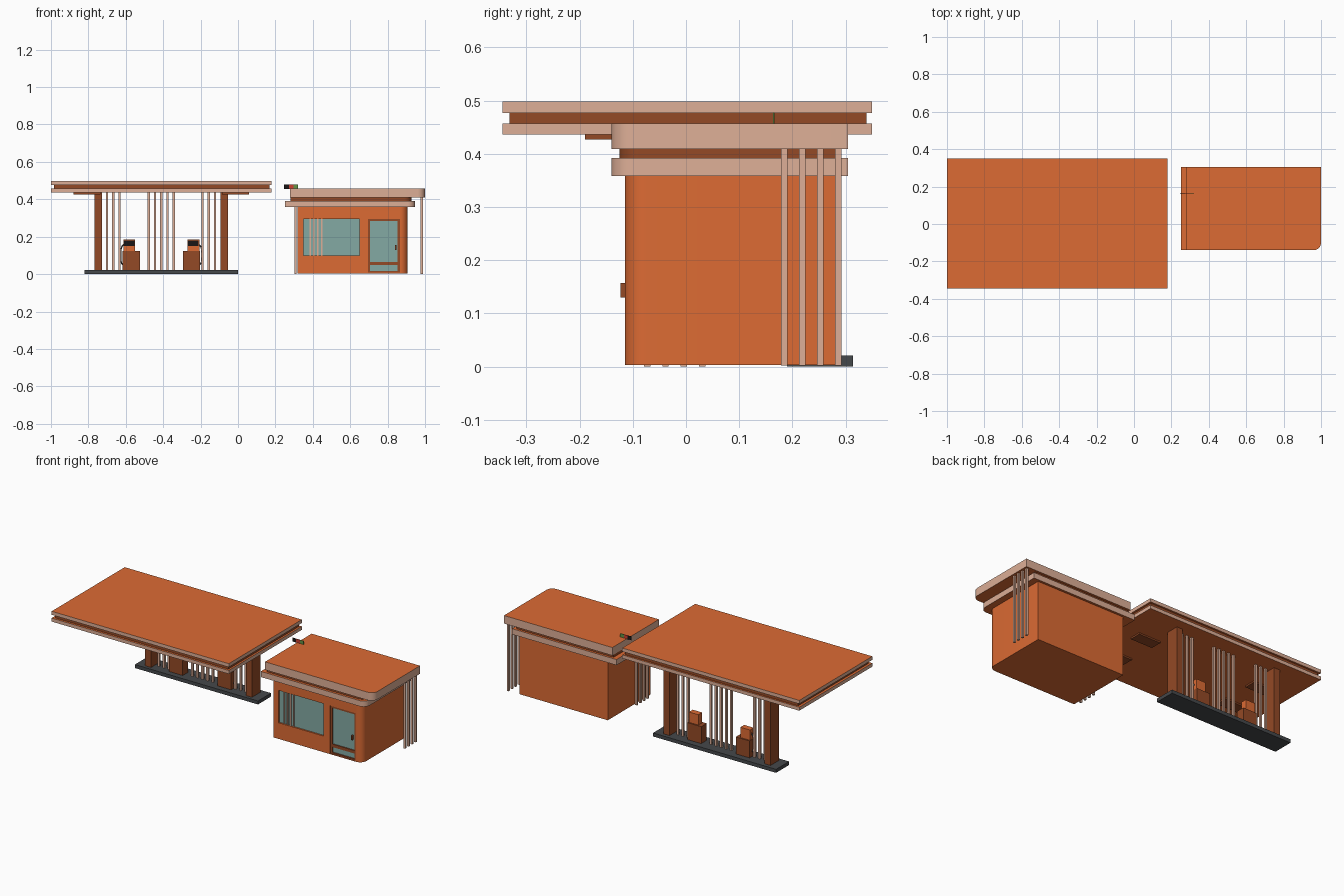
import bpy, bmesh

if "Cube" in bpy.data.objects:
    bpy.data.objects.remove(bpy.data.objects["Cube"], do_unlink=True)


def material(name, r, g, b):
    m = bpy.data.materials.new(name)
    m.use_nodes = True
    m.diffuse_color = (r, g, b, 1)
    m.node_tree.nodes["Principled BSDF"].inputs["Base Color"].default_value = (r, g, b, 1)
    return m


ORANGE = material("orange paint", .72, .147, .034)
BEIGE = material("beige trim", .73, .43, .31)
BROWN = material("brown trim", .296, .067, .019)
GLASS = material("teal glass", .23, .40, .37)
DARK = material("dark concrete", .06, .065, .07)
BLACK = material("black screen", .01, .008, .008)
RED = material("red panel", .6, .05, .03)
GREEN = material("green panel", .13, .3, .06)


def box(name, xs, ys, zs, mat, cap=None, corner=0):
    """Box from three ranges; cap colours top and bottom, corner rounds the front left upright edge."""
    bm = bmesh.new()
    bmesh.ops.create_cube(bm, size=1)
    for v in bm.verts:
        v.co = [r[0] if c < 0 else r[1] for c, r in zip(v.co, (xs, ys, zs))]
    if corner:
        edges = [e for e in bm.edges
                 if all(v.co.x > sum(xs) / 2 and v.co.y < sum(ys) / 2 for v in e.verts)]
        bmesh.ops.bevel(bm, geom=edges, offset=corner, segments=8, profile=0.5, affect='EDGES')
    bm.normal_update()
    if cap:
        for f in bm.faces:
            f.material_index = int(abs(f.normal.z) > 0.5)
    mesh = bpy.data.meshes.new(name)
    bm.to_mesh(mesh)
    bm.free()
    for m in (mat, cap):
        if m:
            mesh.materials.append(m)
    ob = bpy.data.objects.new(name, mesh)
    bpy.context.collection.objects.link(ob)
    if corner:
        activate(ob)
        bpy.ops.object.shade_smooth_by_angle()
    return ob


def activate(ob):
    bpy.ops.object.select_all(action='DESELECT')
    ob.select_set(True)
    bpy.context.view_layer.objects.active = ob


def around(c, width):
    return (c - width / 2, c + width / 2)


def cut(ob, xs, ys, zs):
    cutter = box("opening_cutter", xs, ys, zs, ORANGE)
    cutter.hide_render = True
    mod = ob.modifiers.new("opening", 'BOOLEAN')
    mod.object = cutter
    mod.solver = 'EXACT'
    activate(ob)
    bpy.ops.object.modifier_apply(modifier=mod.name)
    bpy.data.objects.remove(cutter, do_unlink=True)


# Canopy: two trim bands around a recessed core
CANOPY_X, CANOPY_Y = (-1, .18), (-.345, .35)
box("canopy_lower_band", CANOPY_X, CANOPY_Y, (.436, .457), BEIGE, ORANGE)
box("canopy_core", (-.985, .168), (-.332, .339), (.457, .477), BROWN)
box("canopy_upper_band", CANOPY_X, CANOPY_Y, (.477, .498), BEIGE, ORANGE)
for x in (-.807, -.013):
    for y in (-.155, .08):
        box("canopy_light", around(x, .146), around(y, .07), (.427, .437), BROWN)

# Pump island with columns and slat screens
MID = -.41
box("island", (-.82, 0), (.19, .314), (0, .021), DARK)
for side in (-1, 1):
    box("column", around(MID + side * .336, .04), (.21, .29), (.02, .437), BROWN)
for first, count in ((-.70, 3), (-.477, 5), (-.19, 3)):
    for i in range(count):
        box("island_slat", around(first + i * .0335, .012), around(.25, .012), (.02, .437), BEIGE)


# Pumps, mirrored about the middle of the island
def pump(side):
    def span(a, b):
        return sorted((MID + side * a, MID + side * b))

    box("pump_base", span(.115, .207), (.224, .276), (.02, .123), BROWN)
    box("pump_head", span(.14, .203), (.232, .268), (.123, .185), ORANGE)
    box("pump_screen", span(.143, .2), (.229, .233), (.15, .181), BLACK)
    curve = bpy.data.curves.new("pump_hose", 'CURVE')
    curve.dimensions = '3D'
    curve.bevel_depth = .004
    curve.bevel_resolution = 1
    curve.use_fill_caps = True
    path = ((.2, .16), (.212, .145), (.215, .1), (.213, .06), (.205, .05))
    spline = curve.splines.new('BEZIER')
    spline.bezier_points.add(len(path) - 1)
    for p, (x, z) in zip(spline.bezier_points, path):
        p.co = (MID + side * x, .25, z)
        p.handle_left_type = p.handle_right_type = 'AUTO'
    spline.resolution_u = 4
    curve.materials.append(DARK)
    bpy.context.collection.objects.link(bpy.data.objects.new("pump_hose", curve))


for side in (-1, 1):
    pump(side)

# Shop walls with window and door openings
FRONT = -.115
WINDOW_X, WINDOW_Z = (.35, .65), (.10, .295)
DOOR_X, DOOR_Z = (.695, .865), (.008, .295)
walls = box("shop_walls", (.318, .907), (FRONT, .29), (.003, .36), ORANGE, corner=.04)
for xs, zs in ((WINDOW_X, WINDOW_Z), (DOOR_X, DOOR_Z)):
    cut(walls, xs, (FRONT - .02, FRONT + .012), zs)

# Window glass and its slats
box("window_glass", WINDOW_X, (FRONT + .009, FRONT + .013), WINDOW_Z, GLASS)
for i in range(4):
    box("window_slat", around(.385 + i * .021, .008), (FRONT + .002, FRONT + .009), WINDOW_Z, BEIGE)

# Door: glass, frame, rail and handle
DOOR_Y = (FRONT + .003, FRONT + .012)
box("door_glass", DOOR_X, (FRONT + .009, FRONT + .013), DOOR_Z, GLASS)
for x in DOOR_X:
    inner = x + (.012 if x == DOOR_X[0] else -.012)
    box("door_stile", sorted((x, inner)), DOOR_Y, DOOR_Z, BROWN)
for zs in ((.008, .016), (.048, .066), (.284, .295)):
    box("door_rail", DOOR_X, DOOR_Y, zs, BROWN)
box("door_handle", around(.843, .008), (FRONT - .008, FRONT + .005), (.13, .157), BROWN)

# Shop roof: lower band, recess and larger upper slab
box("shop_lower_band", (.25, .947), (-.14, .304), (.358, .392), BEIGE, ORANGE, corner=.04)
box("shop_recess", (.28, .927), (-.125, .29), (.392, .409), BROWN, corner=.04)
box("shop_upper_roof", (.278, 1), (-.14, .304), (.409, .457), BEIGE, ORANGE, corner=.04)

# Slat screens at both ends of the shop
for i in range(4):
    box("left_end_slat", around(.983, .012), around(.185 + i * .0337, .012), (.002, .41), BEIGE)
    box("right_end_slat", around(.307, .012), around(-.073 + i * .0345, .012), (0, .36), BEIGE)

# Thin coloured panels above the roof edge
for i, mat in enumerate((BLACK, RED, GREEN)):
    box("roof_panel", (.247 + i * .025, .272 + i * .025), around(.165, .003), (.456, .478), mat)
